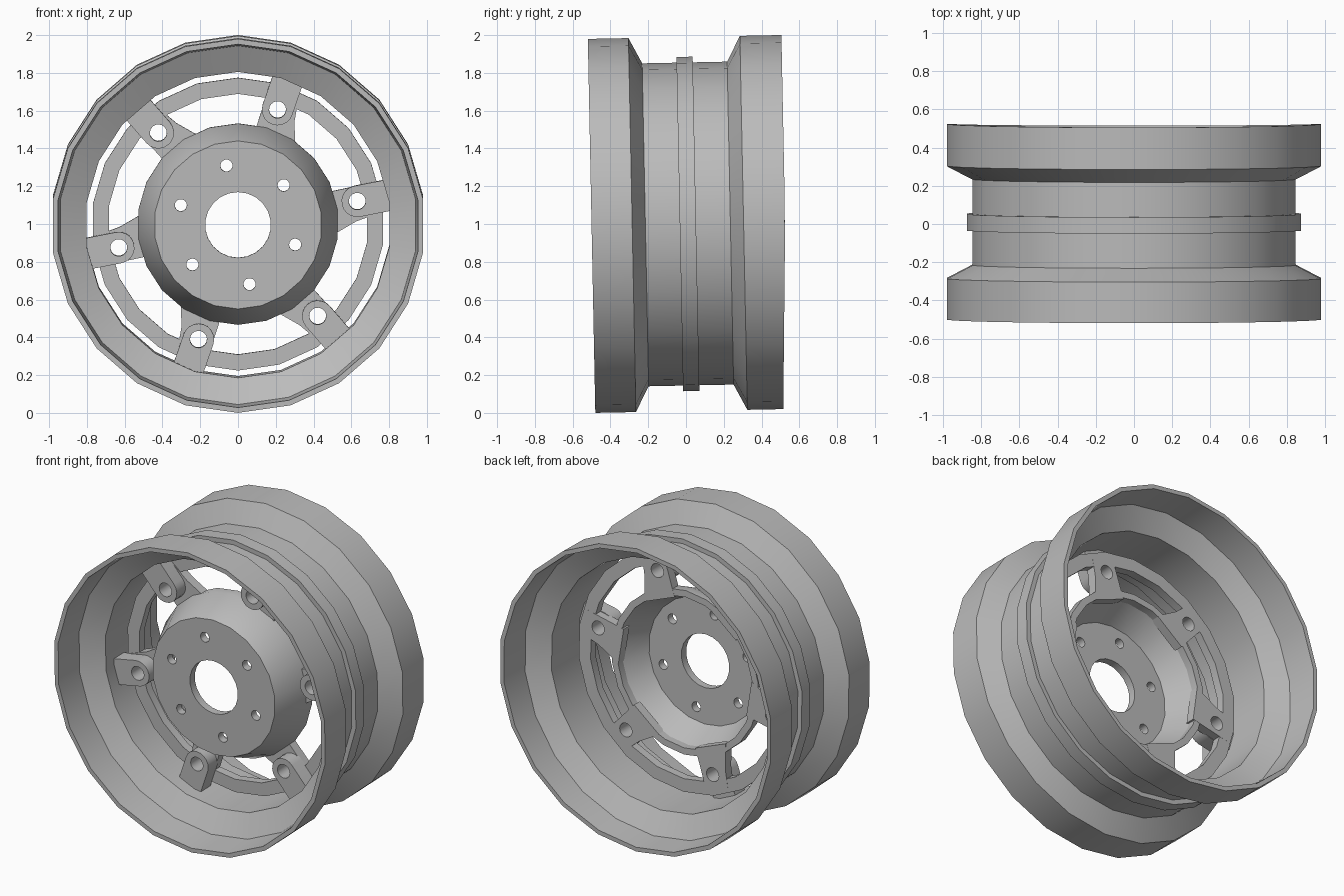
import bpy, bmesh, math
from mathutils import Matrix

cube = bpy.data.objects.get("Cube")
if cube:
    bpy.data.objects.remove(cube, do_unlink=True)

SEGS = 22
ARMS = [math.radians(11 + 60 * k) for k in range(6)]
LUGS = [math.radians(41 + 60 * k) for k in range(6)]
# The wheel leans forward very slightly
PLACE = Matrix.Translation((0, 0, 1)) @ Matrix.Rotation(0.02, 4, 'X')

metal = bpy.data.materials.new("grey metal")
metal.use_nodes = True
GREY = (0.5, 0.5, 0.5, 1)
metal.diffuse_color = GREY
metal.node_tree.nodes["Principled BSDF"].inputs["Base Color"].default_value = GREY


def finish(name, bm):
    bmesh.ops.recalc_face_normals(bm, faces=bm.faces)
    mesh = bpy.data.meshes.new(name)
    bm.to_mesh(mesh)
    bm.free()
    mesh.transform(PLACE)
    mesh.materials.append(metal)
    obj = bpy.data.objects.new(name, mesh)
    bpy.context.collection.objects.link(obj)
    return obj


def lathe(name, profile, adjust=None):
    """Spin a closed (radius, y) profile about the axle."""
    bm = bmesh.new()
    loops = []
    for k in range(SEGS):
        a = math.pi / 2 + math.tau * k / SEGS
        loops.append([bm.verts.new((r * math.cos(a), y, r * math.sin(a)))
                      for r, y in profile])
    n = len(profile)
    for k in range(SEGS):
        p, q = loops[k], loops[(k + 1) % SEGS]
        for i in range(n):
            j = (i + 1) % n
            bm.faces.new((p[i], p[j], q[j], q[i]))
    if adjust:
        for v in bm.verts:
            adjust(v.co)
    return finish(name, bm)


def prism(name, outline, y0, y1, angle):
    """Extrude a (radial, sideways) outline along y, turned about the axle."""
    bm = bmesh.new()
    c, s = math.cos(angle), math.sin(angle)
    front, back = [[bm.verts.new((u * c - t * s, y, u * s + t * c))
                    for u, t in outline] for y in (y0, y1)]
    bm.faces.new(front)
    bm.faces.new(back)
    n = len(outline)
    for i in range(n):
        j = (i + 1) % n
        bm.faces.new((front[i], front[j], back[j], back[i]))
    return finish(name, bm)


def arc(u, radius, start, end, steps):
    return [(u + radius * math.cos(start + (end - start) * i / steps),
             radius * math.sin(start + (end - start) * i / steps))
            for i in range(steps + 1)]


def drill(obj, u, radius, angle):
    cutter = prism("cutter", arc(u, radius, 0, math.tau, 16)[:-1], -0.6, 0.6, angle)
    cutter.hide_render = True
    mod = obj.modifiers.new("hole", 'BOOLEAN')
    mod.operation = 'DIFFERENCE'
    mod.solver = 'EXACT'
    mod.object = cutter
    bpy.context.view_layer.objects.active = obj
    bpy.ops.object.modifier_apply(modifier=mod.name)
    bpy.data.objects.remove(cutter, do_unlink=True)


def straighten_rear(co):
    if co.y > 0.5:
        co.y += 0.005 + 0.03 * min(co.z, 0)


# Rim barrel with flared lips: one half of each wall, mirrored about its middle
MID = 0.01
outer = [(0.885, 0.043), (0.855, 0.043), (0.855, 0.225), (0.99, 0.295), (0.99, 0.51)]
inner = [(0.962, 0.51), (0.95, 0.31), (0.81, 0.235)]
half = outer + inner
profile = [(r, MID + y) for r, y in half] + [(r, MID - y) for r, y in reversed(half)]
parts = [lathe("rim", profile, straighten_rear)]

# Dished hub with axle and lug holes
hub = lathe("hub", [(0.174, -0.25), (0.445, -0.25), (0.533, -0.05), (0.533, 0.01),
                    (0.49, 0.01), (0.49, -0.04), (0.41, -0.2), (0.174, -0.2)])
for a in LUGS:
    drill(hub, 0.32, 0.032, a)
parts.append(hub)

# Ring that ties the arms together
ring = lathe("arm_ring", [(0.775, -0.045), (0.775, 0.01), (0.69, 0.01), (0.69, -0.045)])
for a in ARMS:
    drill(ring, 0.643, 0.045, a)
parts.append(ring)

# Arms flaring into the hub, each with a mounting pad reaching the rim
arm_shape = [(0.46, -0.16), (0.617, -0.105), (0.74, -0.085), (0.74, 0.08), (0.47, 0.075)]
pad_shape = [(0.81, -0.083), (0.81, 0.083)] + arc(0.643, 0.083, math.pi / 2, 1.5 * math.pi, 10)
for i, a in enumerate(ARMS):
    arm = prism(f"arm_{i + 1}", arm_shape, -0.05, 0.011, a)
    pad = prism(f"mounting_pad_{i + 1}", pad_shape, -0.14, -0.04, a)
    for obj in (arm, pad):
        drill(obj, 0.643, 0.045, a)
        parts.append(obj)

# Smooth rounds, sharp corners
bpy.ops.object.select_all(action='DESELECT')
for obj in parts:
    obj.select_set(True)
bpy.context.view_layer.objects.active = parts[0]
bpy.ops.object.shade_smooth_by_angle(angle=math.radians(25))
